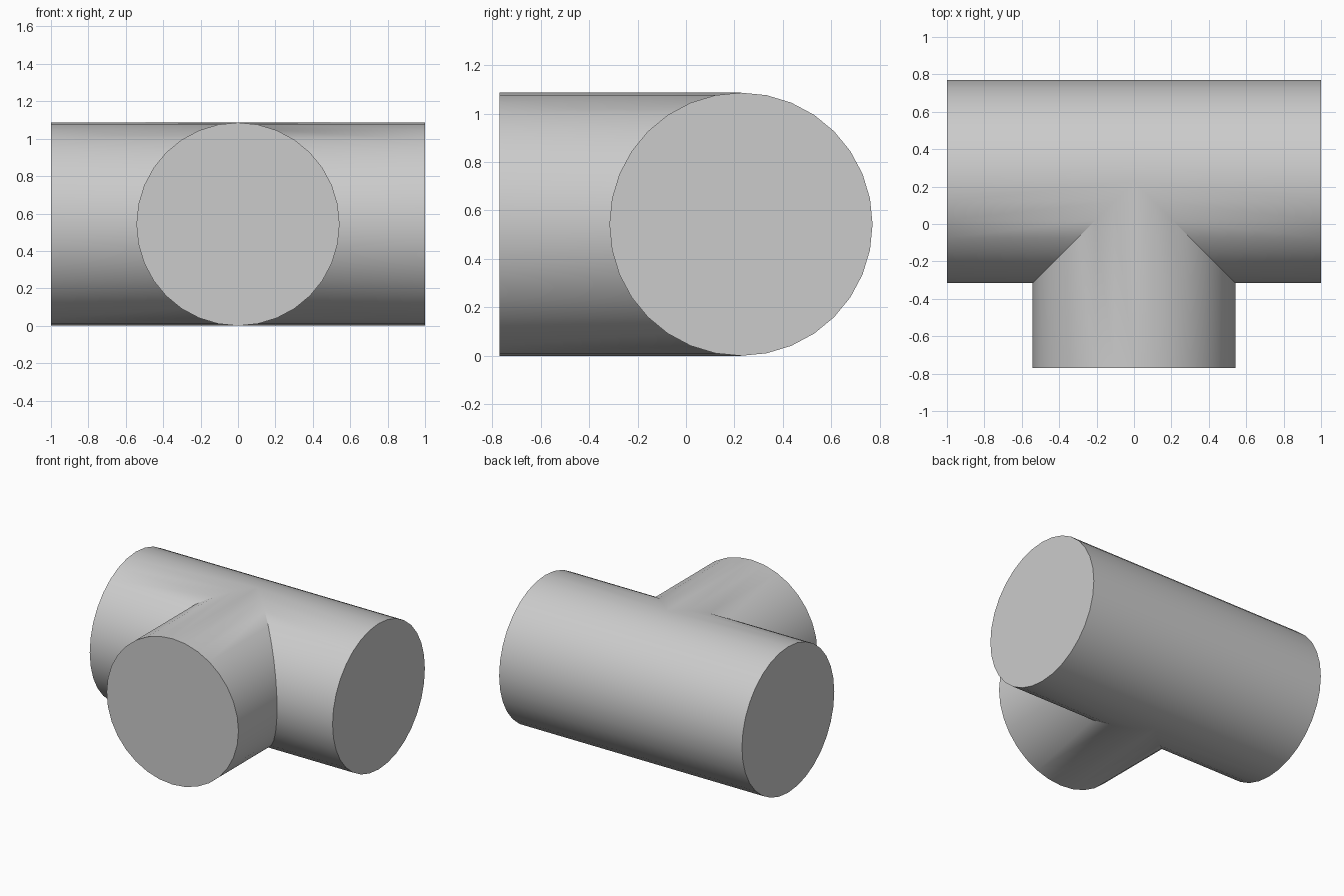
import bpy, bmesh
from math import radians, sin, cos, tau

if "Cube" in bpy.data.objects:
    bpy.data.objects.remove(bpy.data.objects["Cube"])

SIDES = 32
R = 0.543             # radius of both pipes
YC = 0.77 - R         # axis of the long pipe
FRONT = -0.77         # open end of the branch

bm = bmesh.new()


def face(points):
    bm.faces.new([bm.verts.new(p) for p in points])


def ring(i):
    a = tau * i / SIDES
    return R * cos(a), R + R * sin(a)


rings = [ring(i) for i in range(SIDES)]
for i in range(SIDES):
    (c0, z0), (c1, z1) = rings[i], rings[(i + 1) % SIDES]
    # long pipe: each half runs from its end to the mitred seam (x = 0 at the back)
    for s in (-1, 1):
        face([(s, YC - c0, z0), (s, YC - c1, z1),
              (s * max(c1, 0), YC - c1, z1), (s * max(c0, 0), YC - c0, z0)])
    # branch pipe: from the front end back to the seam
    face([(c0, FRONT, z0), (c1, FRONT, z1),
          (c1, YC - abs(c1), z1), (c0, YC - abs(c0), z0)])

# flat end caps
for s in (-1, 1):
    face([(s, YC - c, z) for c, z in rings])
face([(c, FRONT, z) for c, z in rings])

bmesh.ops.remove_doubles(bm, verts=bm.verts, dist=1e-5)
bmesh.ops.recalc_face_normals(bm, faces=bm.faces)
mesh = bpy.data.meshes.new("pipe_tee")
bm.to_mesh(mesh)
bm.free()

tee = bpy.data.objects.new("pipe_tee", mesh)
bpy.context.collection.objects.link(tee)
bpy.context.view_layer.objects.active = tee
tee.select_set(True)
bpy.ops.object.shade_smooth_by_angle(angle=radians(30))
